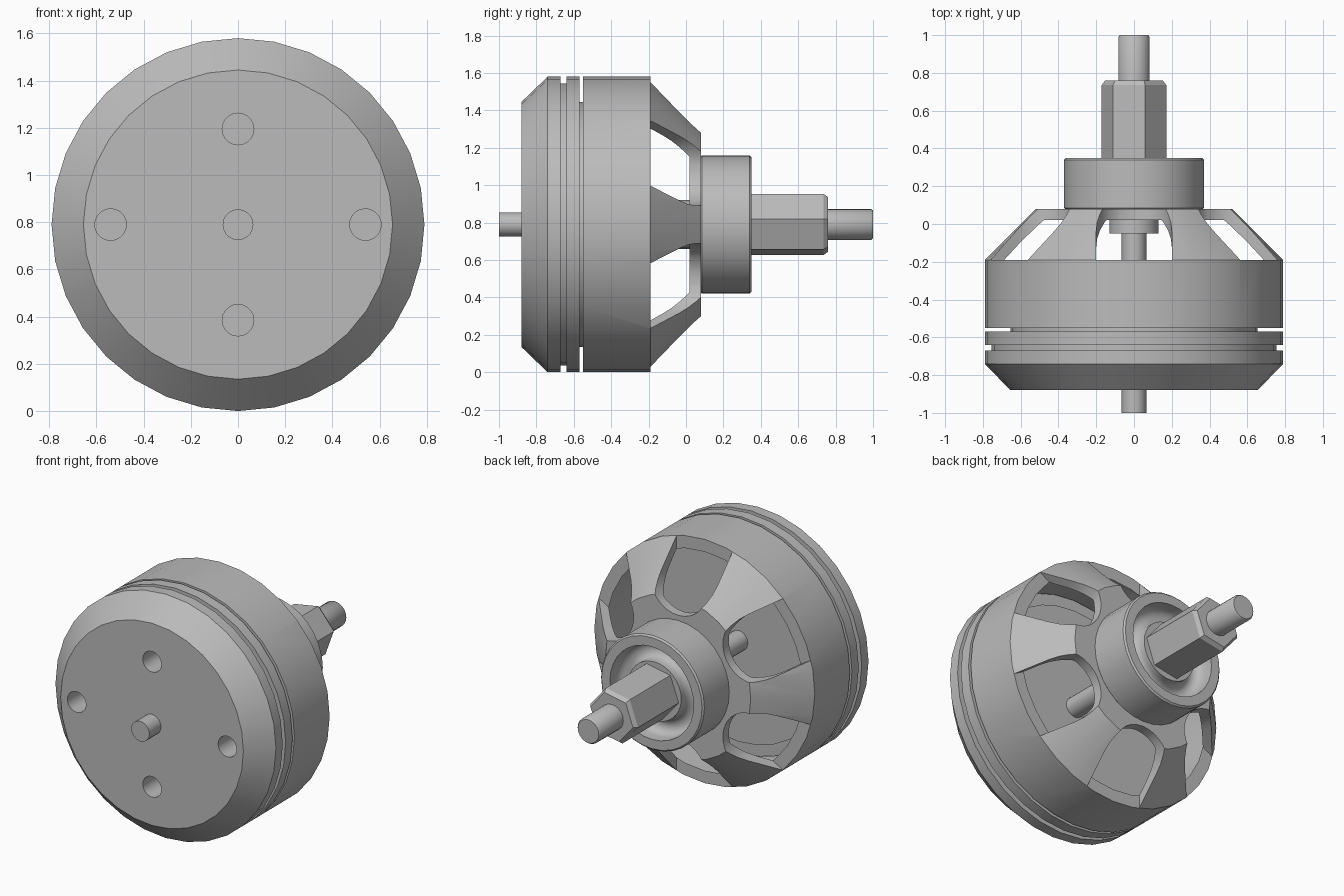
import bpy, bmesh, math
from math import cos, sin, pi, radians

if "Cube" in bpy.data.objects:
    bpy.data.objects.remove(bpy.data.objects["Cube"])

CZ = 0.79  # height of the motor axis, which runs along y
grey = bpy.data.materials.new("metal grey")
grey.diffuse_color = (0.5, 0.5, 0.5, 1)
grey.use_nodes = True
grey.node_tree.nodes["Principled BSDF"].inputs["Base Color"].default_value = grey.diffuse_color


def finish(bm, name):
    bmesh.ops.recalc_face_normals(bm, faces=bm.faces)
    me = bpy.data.meshes.new(name)
    bm.to_mesh(me)
    bm.free()
    me.materials.append(grey)
    ob = bpy.data.objects.new(name, me)
    bpy.context.collection.objects.link(ob)
    return ob


def activate(ob):
    bpy.ops.object.select_all(action='DESELECT')
    ob.select_set(True)
    bpy.context.view_layer.objects.active = ob


def smooth(ob, angle=28):
    activate(ob)
    bpy.ops.object.shade_smooth_by_angle(angle=radians(angle))


def lathe(name, profile, segs=32, start=0.0):
    """Spin (radius, y) points around the axis; open ends are capped."""
    bm = bmesh.new()
    rings = []
    for r, y in profile:
        rings.append([bm.verts.new((r * cos(start + 2 * pi * i / segs), y,
                                    CZ + r * sin(start + 2 * pi * i / segs)))
                      for i in range(segs)])
    for a, b in zip(rings, rings[1:]):
        for i in range(segs):
            j = (i + 1) % segs
            bm.faces.new((a[i], a[j], b[j], b[i]))
    bm.faces.new(rings[0])
    bm.faces.new(rings[-1])
    return finish(bm, name)


def prisms(name, outlines, y0, y1):
    """Extrude several (x, z) outlines along y into one cutter."""
    bm = bmesh.new()
    for pts in outlines:
        a = [bm.verts.new((x, y0, CZ + z)) for x, z in pts]
        b = [bm.verts.new((x, y1, CZ + z)) for x, z in pts]
        bm.faces.new(a)
        bm.faces.new(b)
        for i in range(len(pts)):
            j = (i + 1) % len(pts)
            bm.faces.new((a[i], a[j], b[j], b[i]))
    ob = finish(bm, name)
    ob.hide_render = True
    return ob


def cut(ob, cutter):
    mod = ob.modifiers.new("cut", 'BOOLEAN')
    mod.operation = 'DIFFERENCE'
    mod.solver = 'EXACT'
    mod.object = cutter
    activate(ob)
    bpy.ops.object.modifier_apply(modifier=mod.name)
    bpy.data.objects.remove(cutter)


# front housing with chamfer, shallow groove and rear boss
housing = lathe("front_housing", [
    (.655, -.88), (.79, -.74), (.79, -.67), (.755, -.67), (.755, -.64),
    (.79, -.64), (.79, -.57), (.655, -.57), (.655, -.54)])
holes = [[(cx + .067 * cos(2 * pi * i / 20), cz + .067 * sin(2 * pi * i / 20))
          for i in range(20)]
         for cx, cz in ((.54, 0), (-.54, 0), (0, .405), (0, -.405))]
cut(housing, prisms("hole_cutter", holes, -1, -.68))
smooth(housing)

# rotating bell: tube, cone and flat rear plate, hollow inside
bell = lathe("rotor_bell", [
    (.1, .08), (.52, .08), (.79, -.19), (.79, -.55), (.73, -.55),
    (.73, -.21), (.49, .02), (.1, .02)])
# six windows with rounded inner ends
slots = []
for k in range(6):
    t = radians(30 + 60 * k)
    pts = [(1, -.2)]
    pts += [(.6 - .2 * sin(pi * i / 14), -.2 * cos(pi * i / 14)) for i in range(15)]
    pts += [(1, .2)]
    slots.append([(u * cos(t) - v * sin(t), u * sin(t) + v * cos(t)) for u, v in pts])
cut(bell, prisms("window_cutter", slots, -.19, .2))
smooth(bell)

# rear collar with a rounded recess around a small centre boss
recess = [(.245 + .055 * cos(pi * i / 8), .29 - .055 * sin(pi * i / 8)) for i in range(9)]
smooth(lathe("rear_collar", [(.36, .075), (.37, .085), (.37, .34), (.36, .35), (.3, .35)]
             + recess + [(.19, .32)]))

# washer under the plate
smooth(lathe("inner_washer", [(.13, -.05), (.13, .03)], 24))

# hexagonal nut, chamfered at the end
lathe("hex_nut", [(.174, .25), (.174, .735), (.155, .76)], 6, radians(10))

# shafts
smooth(lathe("front_shaft", [(.065, -1), (.065, .1)], 20))
smooth(lathe("rear_shaft", [(.083, .7), (.083, .99), (.075, 1)], 20), 50)
